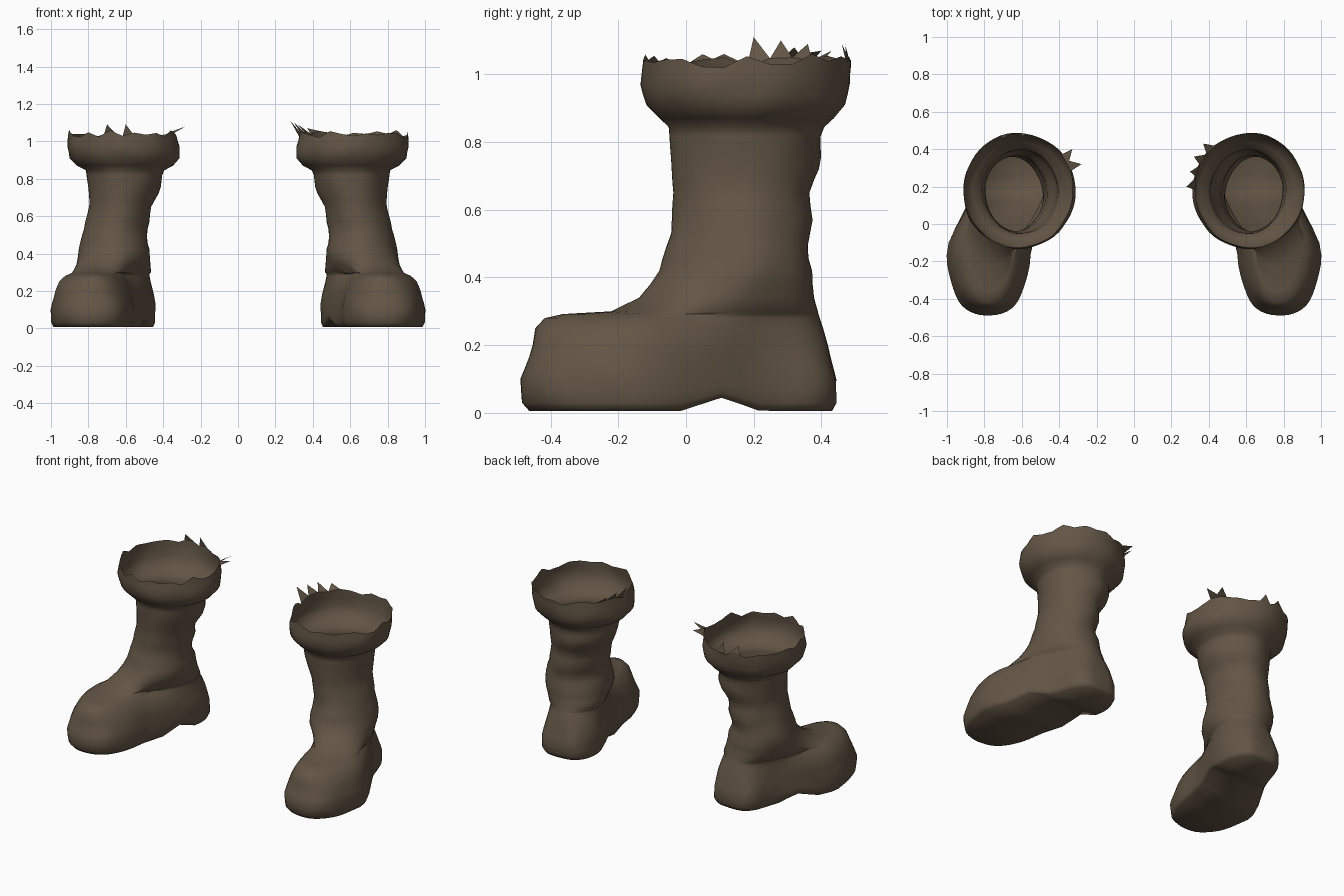
import bpy, bmesh, math, random
from mathutils import Vector, noise

if "Cube" in bpy.data.objects:
    bpy.data.objects.remove(bpy.data.objects["Cube"])

N = 56  # points around each ring

leather = bpy.data.materials.new("dark brown leather")
leather.diffuse_color = (0.125, 0.092, 0.06, 1)
leather.use_nodes = True
leather.node_tree.nodes["Principled BSDF"].inputs["Base Color"].default_value = leather.diffuse_color

# foot outlines: z, front y, back y, toe half-width
FOOT = [
    (.006, -.46, .43, .215), (.03, -.482, .445, .228), (.1, -.49, .445, .228),
    (.2, -.457, .423, .21), (.25, -.445, .407, .188), (.28, -.415, .396, .16),
    (.292, -.36, .392, .145), (.3, -.22, .39, .16), (.34, -.14, .38, .18),
]
# shaft and cuff outlines: z, front y, back y, half-width
SHAFT = [
    (.42, -.08, .372, .19), (.53, -.042, .364, .167), (.65, -.035, .372, .17),
    (.79, -.05, .402, .197), (.845, -.055, .412, .205), (.87, -.08, .437, .252),
    (.91, -.115, .468, .293), (.97, -.13, .482, .302), (1.035, -.126, .486, .292),
]


def spow(v, p):
    return math.copysign(abs(v) ** p, v)


def smooth(v):
    v = min(1, max(0, v))
    return v * v * (3 - 2 * v)


def ring(z, yf, yb, w):
    """One horizontal outline of the boot."""
    slant = 1 - smooth((z - .26) / .16)                   # foot turns outwards
    cx = .66 - .055 * smooth((z - .45) / .35) + .013 * smooth((z - .86) / .17)
    heel = w if z > .4 else .196 - .012 * (z < .02)
    crease = .009 * math.sin((z - .47) * 36 - 1.6) if .4 < z < .82 else 0
    pts = []
    for k in range(N):
        t = math.tau * k / N
        c, s = math.cos(t), math.sin(t)
        square = .78 if c > 0 else .6                     # boxy heel, rounder toe
        p = square + (1 - square) * smooth((z - .1) / .25)
        y = (yf + yb) / 2 - (yb - yf) / 2 * spow(c, p)
        half = heel + (w - heel) * smooth((.25 - y) / .4)
        x = cx + slant * (.16 * smooth((.33 - y) / .52) - .042) + half * spow(s, p)
        # raised arch in front of the heel
        lift = .045 * math.exp(-((y - .12) / .05) ** 2) * max(0, 1 - z / .12)
        # soft creases, strongest at the back and inner side
        wob = noise.noise(Vector((x * 7, y * 7, z * 9))) * .008
        wob += crease * max(0, -c * .7 - s * .7)
        pts.append(Vector((x + wob * s, y - wob * c, z + lift)))
    return pts


def levels():
    """Key outlines with one or more steps between them."""
    keys = FOOT + SHAFT
    for a, b in zip(keys, keys[1:]):
        steps = max(1, round((b[0] - a[0]) / .035))
        for i in range(steps):
            yield [u + (v - u) * i / steps for u, v in zip(a, b)]
    yield keys[-1]


def boot(name, side, tips, seed):
    rng = random.Random(seed)
    bm = bmesh.new()
    rings = []
    for level in levels():
        pts = ring(*level)
        if level[0] == SHAFT[-1][0]:  # torn rim
            for k in range(0, N, 2):
                pts[k].z += rng.uniform(-.015, .025)
            for k in range(1, N, 2):
                pts[k].z = (pts[k - 1].z + pts[(k + 1) % N].z) / 2
        rings.append([bm.verts.new((q.x * side, q.y, q.z)) for q in pts])
    # walls
    for a, b in zip(rings, rings[1:]):
        for k in range(N):
            j = (k + 1) % N
            bm.faces.new((a[k], a[j], b[j], b[k]))
    # sole, bridged across from side to side
    s = rings[0]
    for k in range(N // 2):
        quad = []
        for v in (s[k], s[(N - k) % N], s[N - k - 1], s[k + 1]):
            if v not in quad:
                quad.append(v)
        bm.faces.new(quad)
    bmesh.ops.recalc_face_normals(bm, faces=bm.faces[:])
    # ragged spikes on the cuff
    top = rings[-1]
    for tip in tips:
        tv = Vector(tip)
        k = min(range(N), key=lambda i: (top[i].co - tv).length)
        bm.faces.new((top[k - 1], top[(k + 1) % N], bm.verts.new(tv)))
    mesh = bpy.data.meshes.new(name)
    bm.to_mesh(mesh)
    bm.free()
    mesh.materials.append(leather)
    ob = bpy.data.objects.new(name, mesh)
    bpy.context.collection.objects.link(ob)
    bpy.context.view_layer.objects.active = ob
    ob.select_set(True)
    bpy.ops.object.shade_smooth_by_angle(angle=math.radians(70))
    ob.select_set(False)


boot("right_boot", 1, [(.28, .2, 1.11), (.3, .28, 1.1), (.32, .36, 1.09), (.37, .43, 1.07)], 3)
boot("left_boot", -1, [(-.28, .32, 1.08), (-.33, .4, 1.07), (-.6, .47, 1.09), (-.7, .46, 1.09)], 8)
